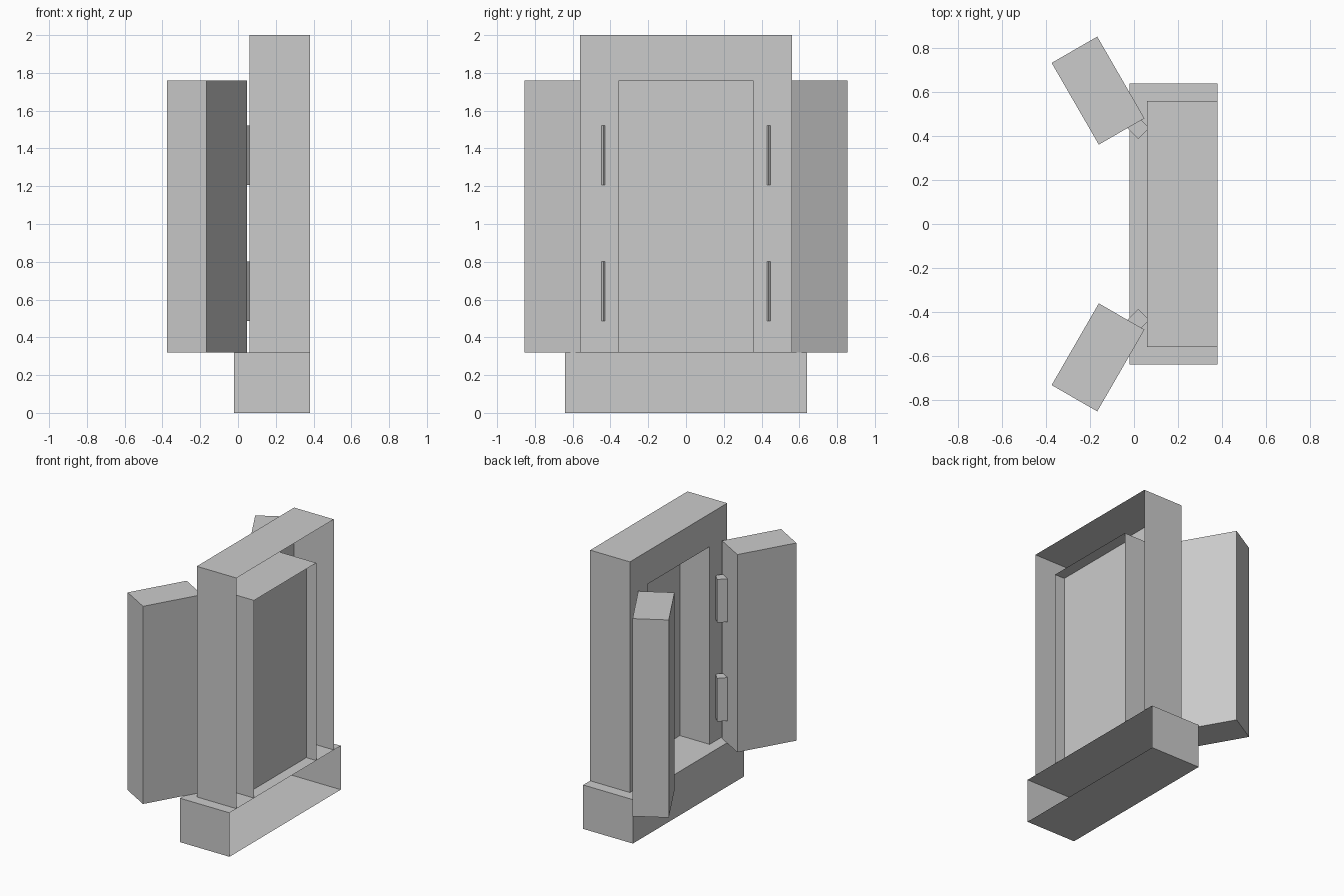
import bpy, bmesh, math
from mathutils import Matrix, Vector

if "Cube" in bpy.data.objects:
    bpy.data.objects.remove(bpy.data.objects["Cube"], do_unlink=True)

grey = bpy.data.materials.new("plain_grey")
grey.use_nodes = True
grey.diffuse_color = (0.6, 0.6, 0.6, 1)
grey.node_tree.nodes["Principled BSDF"].inputs["Base Color"].default_value = (0.6, 0.6, 0.6, 1)

BACK, FRONT, BOTTOM = Vector((1, 0, 0)), Vector((-1, 0, 0)), Vector((0, 0, -1))


def finish(bm, name):
    mesh = bpy.data.meshes.new(name)
    bm.to_mesh(mesh)
    bm.free()
    mesh.materials.append(grey)
    obj = bpy.data.objects.new(name, mesh)
    bpy.context.collection.objects.link(obj)
    return obj


def box(name, size, centre, open_sides=(), turn=0):
    """Box with optional missing sides, turned about z (degrees)."""
    bm = bmesh.new()
    bmesh.ops.create_cube(bm, size=1)
    bm.normal_update()
    gone = [f for f in bm.faces if any(f.normal.dot(d) > 0.9 for d in open_sides)]
    bmesh.ops.delete(bm, geom=gone, context='FACES')
    place = (Matrix.Translation(centre) @ Matrix.Rotation(math.radians(turn), 4, 'Z')
             @ Matrix.Diagonal((*size, 1)))
    bm.transform(place)
    return finish(bm, name)


def sheet(name, x, outline):
    """Flat sheet facing the door side, outlined in (y, z)."""
    bm = bmesh.new()
    bm.faces.new([bm.verts.new((x, y, z)) for y, z in outline])
    bm.normal_update()
    for f in bm.faces:
        if f.normal.x > 0:
            f.normal_flip()
    return finish(bm, name)


floor, top, lintel = 0.32, 2.0, 1.76
half, opening = 0.56, 0.358
wall_x, back_x = 0.06, 0.38
depth, mid_x = back_x - wall_x, (wall_x + back_x) / 2
door_h = lintel - floor
door_z = floor + door_h / 2

# Plinth, hollow and open at the back
box("plinth", (0.4, 1.28, floor), (0.18, 0, floor / 2), [BACK])

# Surround shell and its arch-shaped face
box("surround", (depth, 2 * half, top - floor), (mid_x, 0, (top + floor) / 2),
    [BACK, FRONT, BOTTOM])
sheet("surround_face", wall_x, [
    (-half, floor), (-half, top), (half, top), (half, floor),
    (opening, floor), (opening, lintel), (-opening, lintel), (-opening, floor)])

# Lining of the opening, closed by a recessed panel
box("opening_lining", (depth, 2 * opening, door_h), (mid_x, 0, door_z),
    [BACK, FRONT, BOTTOM])
sheet("recessed_panel", 0.3, [
    (-opening, floor), (-opening, lintel), (opening, lintel), (opening, floor)])

# Open shutters with two square hinge pins each
for side, s in (("left", 1), ("right", -1)):
    box(f"{side}_shutter", (0.43, 0.24, door_h), (-0.164, 0.608 * s, door_z), turn=120 * s)
    for level, z in (("lower", 0.643), ("upper", 1.363)):
        box(f"{side}_{level}_hinge", (0.07, 0.07, 0.315), (0.02, 0.437 * s, z), turn=45)
